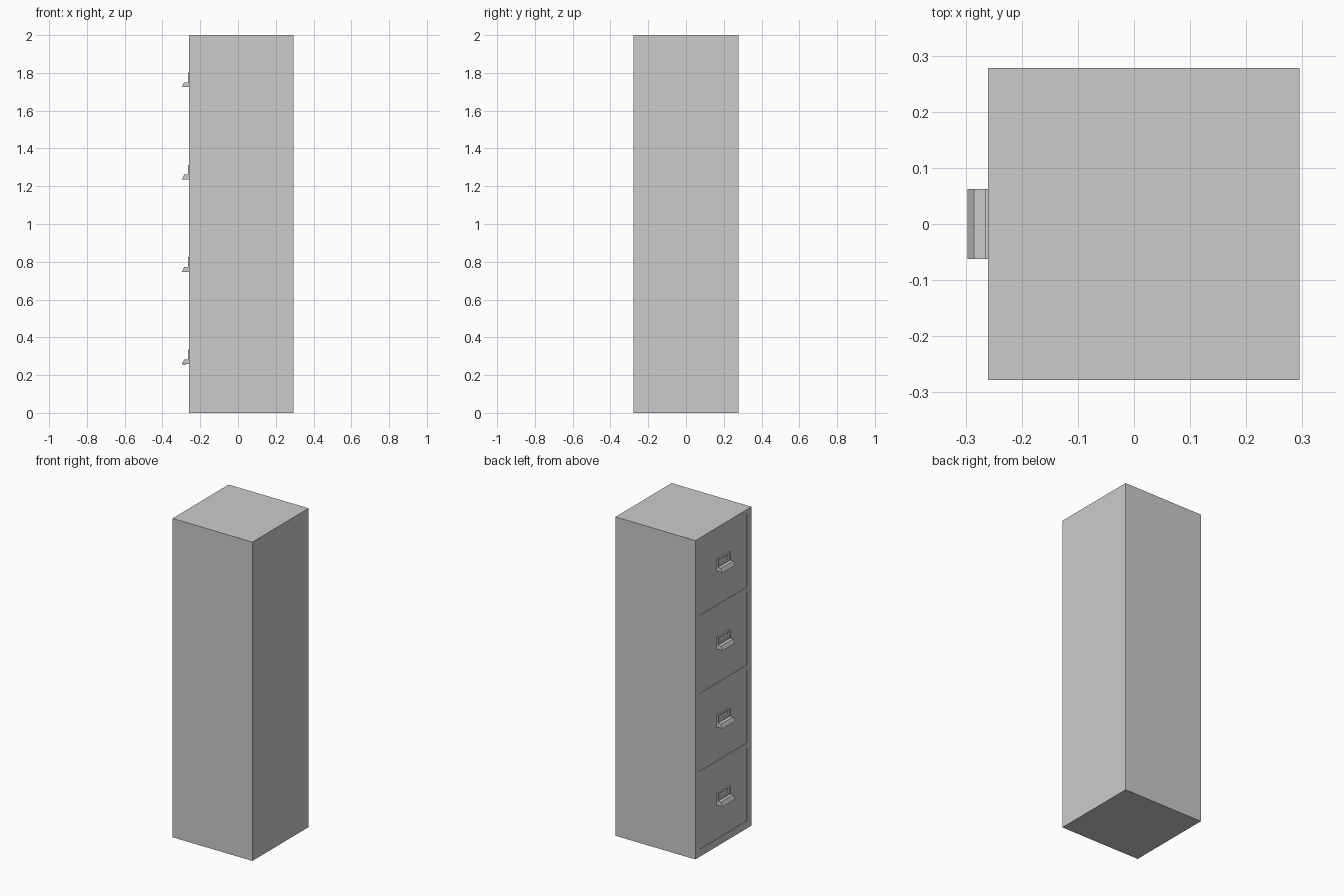
import bpy, bmesh
from mathutils import Vector

if "Cube" in bpy.data.objects:
    bpy.data.objects.remove(bpy.data.objects["Cube"])

FRONT, BACK, HALF = -0.26, 0.295, 0.278
DRAWER_Z = [0.046 + 0.489 * i for i in range(4)]   # bottom of each drawer
DRAWER_H, DRAWER_W = 0.46, 0.232


def finish(bm, name):
    bmesh.ops.recalc_face_normals(bm, faces=bm.faces)
    mesh = bpy.data.meshes.new(name)
    bm.to_mesh(mesh)
    bm.free()
    obj = bpy.data.objects.new(name, mesh)
    bpy.context.collection.objects.link(obj)
    return obj


def add_box(bm, lo, hi):
    lo, hi = Vector(lo), Vector(hi)
    verts = bmesh.ops.create_cube(bm, size=1)["verts"]
    for v in verts:
        v.co = Vector((c * s for c, s in zip(v.co, hi - lo))) + (lo + hi) / 2


def box(name, lo, hi):
    bm = bmesh.new()
    add_box(bm, lo, hi)
    return finish(bm, name)


def label_frame(name, z):
    # Card holder: four thin bars around an open window
    bm = bmesh.new()
    w, t, h, x0, x1 = 0.062, 0.009, 0.054, FRONT - 0.005, FRONT + 0.004
    add_box(bm, (x0, -w, z), (x1, -w + t, z + h))
    add_box(bm, (x0, w - t, z), (x1, w, z + h))
    add_box(bm, (x0, -w + t, z), (x1, w - t, z + t))
    add_box(bm, (x0, -w + t, z + h - t), (x1, w - t, z + h))
    return finish(bm, name)


def pull(name, z):
    # Cup pull: extruded wedge profile, open underneath, with sheet thickness
    bm = bmesh.new()
    profile = [(FRONT + 0.004, 0), (-0.297, 0), (-0.285, 0.025), (FRONT + 0.004, 0.025)]
    face = bm.faces.new([bm.verts.new((x, -0.062, z + dz)) for x, dz in profile])
    ext = bmesh.ops.extrude_face_region(bm, geom=[face], use_keep_orig=True)
    moved = [g for g in ext["geom"] if isinstance(g, bmesh.types.BMVert)]
    bmesh.ops.translate(bm, verts=moved, vec=(0, 0.124, 0))
    bmesh.ops.recalc_face_normals(bm, faces=bm.faces)
    bottom = [f for f in bm.faces if f.normal.z < -0.9]
    bmesh.ops.delete(bm, geom=bottom, context='FACES_ONLY')
    obj = finish(bm, name)
    mod = obj.modifiers.new("sheet", 'SOLIDIFY')
    mod.thickness, mod.offset = 0.003, -1
    return obj


# Cabinet shell
cabinet = box("cabinet_body", (FRONT, -HALF, 0), (BACK, HALF, 2))

# Drawer openings cut into the face
bm = bmesh.new()
for z in DRAWER_Z:
    add_box(bm, (FRONT - 0.05, -DRAWER_W, z), (FRONT + 0.02, DRAWER_W, z + DRAWER_H))
cutter = finish(bm, "drawer_opening_cutter")
cutter.hide_render = True
mod = cabinet.modifiers.new("openings", 'BOOLEAN')
mod.object, mod.operation, mod.solver = cutter, 'DIFFERENCE', 'EXACT'
bpy.context.view_layer.objects.active = cabinet
bpy.ops.object.modifier_apply(modifier=mod.name)
bpy.data.objects.remove(cutter, do_unlink=True)

# Drawer fronts, slightly recessed, each with card holder and pull
for i, z in enumerate(DRAWER_Z, 1):
    box(f"drawer_front_{i}", (FRONT + 0.004, -DRAWER_W, z),
        (FRONT + 0.02, DRAWER_W, z + DRAWER_H))
    label_frame(f"label_holder_{i}", z + 0.235)
    pull(f"drawer_pull_{i}", z + 0.212)
